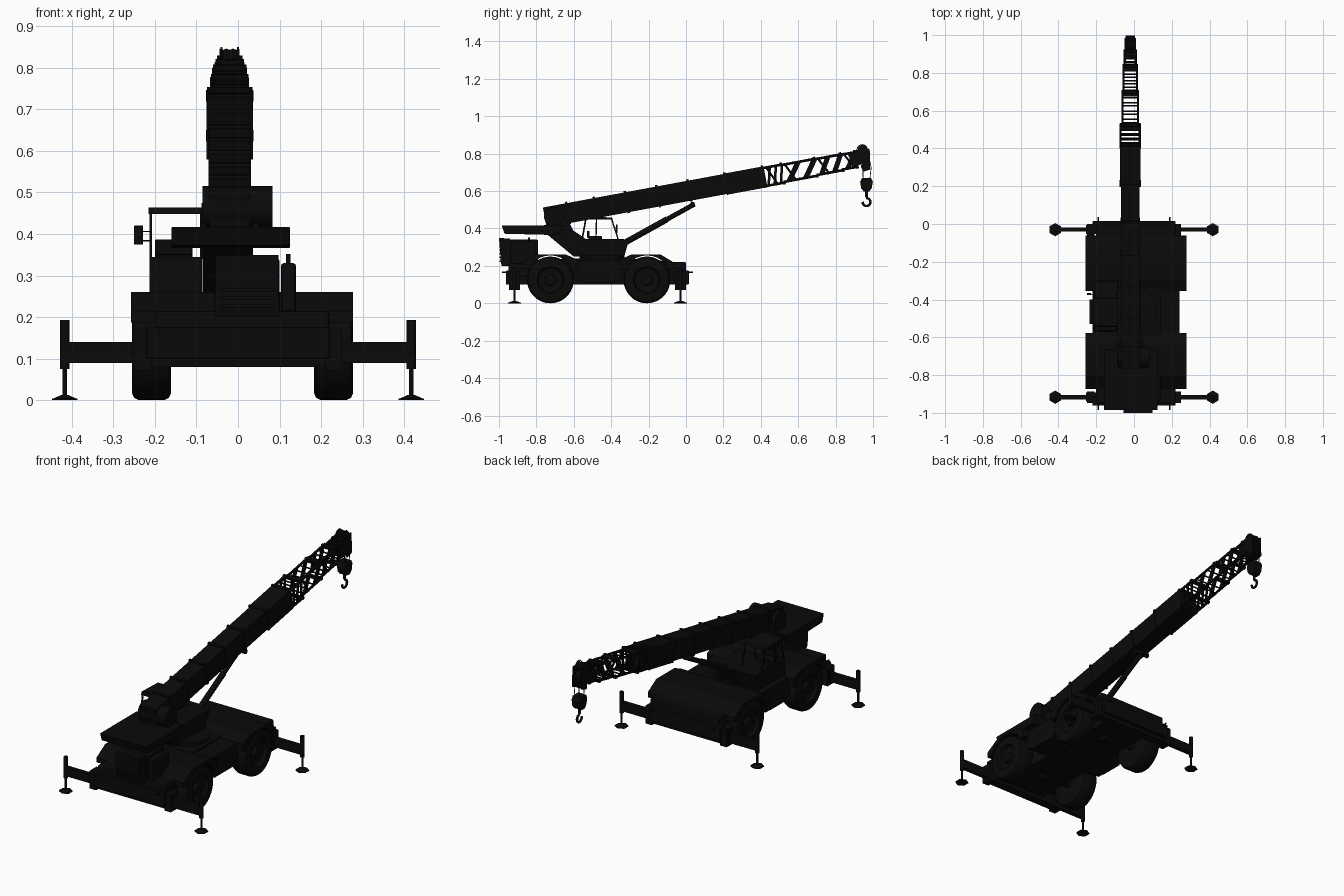
import bpy, bmesh, math
from mathutils import Vector

if "Cube" in bpy.data.objects:
    bpy.data.objects.remove(bpy.data.objects["Cube"])

mat = bpy.data.materials.new("dark_paint")
mat.diffuse_color = (0.003, 0.003, 0.003, 1)
mat.use_nodes = True
mat.node_tree.nodes["Principled BSDF"].inputs["Base Color"].default_value = mat.diffuse_color

def finish(name, bm, smooth=False, bevel=0):
    bmesh.ops.recalc_face_normals(bm, faces=bm.faces)
    me = bpy.data.meshes.new(name)
    bm.to_mesh(me); bm.free()
    ob = bpy.data.objects.new(name, me)
    bpy.context.collection.objects.link(ob)
    me.materials.append(mat)
    if bevel:
        m = ob.modifiers.new("bevel", 'BEVEL')
        m.width = bevel; m.segments = 2; m.limit_method = 'ANGLE'
    if smooth:
        bpy.ops.object.select_all(action='DESELECT')
        ob.select_set(True); bpy.context.view_layer.objects.active = ob
        bpy.ops.object.shade_smooth_by_angle(angle=math.radians(35))
    return ob

def prism(name, pts, x0, x1, bevel=0):
    """extrude a (y, z) outline along x"""
    bm = bmesh.new()
    a = [bm.verts.new((x0, y, z)) for y, z in pts]
    b = [bm.verts.new((x1, y, z)) for y, z in pts]
    n = len(pts)
    bm.faces.new(a); bm.faces.new(b[::-1])
    for i in range(n):
        bm.faces.new((a[i], a[(i+1) % n], b[(i+1) % n], b[i]))
    return finish(name, bm, bevel=bevel)

def box(name, x0, x1, y0, y1, z0, z1, bevel=0):
    return prism(name, [(y0, z0), (y1, z0), (y1, z1), (y0, z1)], x0, x1, bevel)

def tube(name, p, q, r, seg=12, r2=None):
    p, q = Vector(p), Vector(q)
    bm = bmesh.new()
    bmesh.ops.create_cone(bm, cap_ends=True, segments=seg, radius1=r, radius2=r if r2 is None else r2, depth=(q-p).length)
    rot = Vector((0, 0, 1)).rotation_difference(q-p).to_matrix().to_4x4()
    bmesh.ops.transform(bm, matrix=rot, verts=bm.verts)
    bmesh.ops.translate(bm, vec=(p+q)/2, verts=bm.verts)
    return finish(name, bm, smooth=seg > 8)

def lathe_x(name, prof, c, sgn=1, seg=36):
    """revolve a (radius, x) profile around the x axis through c"""
    bm = bmesh.new()
    rings = []
    for r, x in prof:
        rings.append([bm.verts.new((c[0]+sgn*x, c[1]+r*math.cos(t), c[2]+r*math.sin(t)))
                      for t in (2*math.pi*k/seg for k in range(seg))])
    for a, b in zip(rings, rings[1:]):
        for k in range(seg):
            bm.faces.new((a[k], a[(k+1) % seg], b[(k+1) % seg], b[k]))
    bm.faces.new(rings[0]); bm.faces.new(rings[-1])
    return finish(name, bm, smooth=True)

def wire(name, pts, r):
    cu = bpy.data.curves.new(name, 'CURVE')
    cu.dimensions = '3D'; cu.bevel_depth = r; cu.bevel_resolution = 2; cu.use_fill_caps = True
    sp = cu.splines.new('POLY'); sp.points.add(len(pts)-1)
    for p, co in zip(sp.points, pts):
        p.co = (*co, 1)
    ob = bpy.data.objects.new(name, cu); cu.materials.append(mat)
    bpy.context.collection.objects.link(ob)

# wheels, axles and fenders
CX, R = 0.011, 0.125
tyre = [(0.06, -0.047), (0.108, -0.047), (0.119, -0.042), (R, -0.03), (R, 0.03), (0.119, 0.042), (0.108, 0.047),
        (0.072, 0.047), (0.066, 0.03), (0.045, 0.02), (0.03, 0.022), (0.028, 0.04), (0.012, 0.042)]
for tag, wy in (("front", -0.725), ("rear", -0.209)):
    for side, s in (("left", -1), ("right", 1)):
        lathe_x(f"{tag}_{side}_wheel", tyre, (CX+s*0.219, wy, R), s)
    tube(f"{tag}_axle", (-0.19, wy, R), (0.21, wy, R), 0.024)
    lathe_x(f"{tag}_differential", [(0.02, -0.05), (0.04, -0.03), (0.04, 0.03), (0.02, 0.05)], (CX, wy, R), seg=16)
    o = 1 if tag == "rear" else -1
    arch = [(wy+0.131*math.cos(t), 0.125+0.131*math.sin(t)) for t in (math.radians(28+124*k/10) for k in range(11))]
    if o < 0:
        arch = [(2*wy-y, z) for y, z in arch]
    outline = [(wy+o*0.149, 0.187), (wy+o*0.149, 0.215), (wy+o*0.075, 0.26), (wy-o*0.085, 0.26), (wy-o*0.147, 0.232), (wy-o*0.147, 0.187)]
    prism(f"{tag}_fender", outline + arch[::-1], -0.257, 0.277)

# chassis
prism("frame", [(-0.95, 0.1), (0, 0.1), (0, 0.205), (-0.1, 0.225), (-0.3, 0.24), (-0.65, 0.24), (-0.95, 0.2)], -0.12, 0.14)
prism("mid_deck", [(-0.6, 0.14), (-0.55, 0.11), (-0.385, 0.11), (-0.34, 0.14), (-0.34, 0.23), (-0.6, 0.23)], -0.22, 0.24)
box("rear_deck", -0.2, 0.22, -0.09, 0.0, 0.14, 0.22, 0.006)
box("front_deck", -0.2, 0.22, -0.95, -0.84, 0.14, 0.215, 0.006)
box("access_step", -0.235, -0.215, -0.53, -0.4, 0.12, 0.135)
box("hood", -0.057, 0.1, -0.95, -0.79, 0.2, 0.34, 0.006)
prism("radiator", [(-0.985, 0.2), (-0.94, 0.2), (-0.94, 0.345), (-1.0, 0.35), (-0.99, 0.22)], -0.055, 0.097)
for i in range(6):
    box(f"grille_bar_{i}", -0.045, 0.088, -0.998, -0.98, 0.222+i*0.02, 0.23+i*0.02)
box("air_box", 0.103, 0.14, -0.94, -0.8, 0.21, 0.33, 0.008)
tube("exhaust", (0.121, -0.84, 0.32), (0.121, -0.84, 0.352), 0.005)

# outriggers
for tag, oy, d in (("front", -0.917, -1), ("rear", -0.03, 1)):
    box(f"{tag}_outrigger_housing", -0.255, 0.245, oy-0.024, oy+0.024, 0.08, 0.165)
    box(f"{tag}_outrigger_plate", -0.22, 0.22, min(oy, oy+d*0.045), max(oy, oy+d*0.045), 0.1, 0.175, 0.004)
    box(f"{tag}_outrigger_beam", -0.415, 0.415, oy-0.011, oy+0.011, 0.09, 0.14)
    for side, s in (("left", -1), ("right", 1)):
        n = f"{tag}_{side}_outrigger"
        tube(n+"_jack", (s*0.417, oy, 0.075), (s*0.417, oy, 0.193), 0.011)
        tube(n+"_rod", (s*0.417, oy, 0.008), (s*0.417, oy, 0.09), 0.0055)
        tube(n+"_pad", (s*0.417, oy, 0), (s*0.417, oy, 0.004), 0.035, 6)
        tube(n+"_pad_cone", (s*0.417, oy, 0.004), (s*0.417, oy, 0.013), 0.032, 6, 0.009)
        tube(n+"_lamp", (s*0.19, oy+d*0.03, 0.165), (s*0.19, oy+d*0.068, 0.165), 0.004, 8)
        box(n+"_collar", s*0.23-0.02, s*0.23+0.02, oy-0.03, oy+0.03, 0.072, 0.17)

# turntable, upper frame and counterweight
tube("turntable", (0, -0.45, 0.225), (0, -0.45, 0.256), 0.12, 32)
prism("upper_frame", [(-0.6, 0.25), (-0.34, 0.25), (-0.3, 0.34), (-0.5, 0.345), (-0.53, 0.34), (-0.645, 0.418),
                      (-0.76, 0.418), (-0.74, 0.366)], -0.085, 0.036)
for s, x in (("left", -0.088), ("right", 0.036)):
    prism(f"{s}_boom_bracket", [(-0.76, 0.4), (-0.6, 0.385), (-0.64, 0.46), (-0.7, 0.475)], x, x+0.012)
prism("counterweight", [(-0.97, 0.372), (-0.74, 0.366), (-0.68, 0.37), (-0.66, 0.417), (-0.985, 0.417)], -0.16, 0.125, 0.003)

# cab, open windows, facing the boom tip
prism("cab_base", [(-0.57, 0.25), (-0.33, 0.25), (-0.305, 0.34), (-0.36, 0.345), (-0.565, 0.345)], -0.213, -0.087)
prism("cab_roof", [(-0.545, 0.448), (-0.392, 0.448), (-0.395, 0.459), (-0.54, 0.464)], -0.215, -0.085)
for i, x in enumerate((-0.213, -0.092)):
    for j, (ya, yb, w) in enumerate(((-0.56, -0.54, 0.009), (-0.485, -0.482, 0.007), (-0.366, -0.402, 0.008))):
        prism(f"cab_pillar_{i}_{j}", [(ya, 0.34), (ya+w, 0.34), (yb+w, 0.452), (yb, 0.452)], x, x+0.006)
box("cab_seat", -0.2, -0.11, -0.52, -0.45, 0.34, 0.36, 0.004)
box("cab_seat_back", -0.2, -0.11, -0.53, -0.515, 0.35, 0.387, 0.004)
box("cab_mirror", -0.25, -0.228, -0.375, -0.365, 0.375, 0.42, 0.001)
for z in (0.384, 0.406):
    tube("mirror_arm", (-0.24, -0.37, z), (-0.207, -0.378, z), 0.0018, 6)

# boom helpers: s runs along the boom, n is the height relative to its top
A, BX = math.radians(10.5), -0.02
def P(s, n):
    return (-0.765+s*math.cos(A)-n*math.sin(A), 0.512+s*math.sin(A)+n*math.cos(A))
def P3(x, s, n):
    return (BX+x, *P(s, n))
def beam(name, s0, s1, n0, n1, hw):
    return prism(name, [P(s0, n0), P(s1, n0), P(s1, n1), P(s0, n1)], BX-hw, BX+hw)

# solid boom sections with collars
beam("boom_base", 0, 1.0, -0.108, 0, 0.048)
beam("boom_outer", 0.98, 1.2, -0.112, 0.002, 0.055)
for i, s in enumerate((0.12, 0.27, 0.44, 0.61, 0.78, 0.98, 1.185)):
    beam(f"boom_collar_{i}", s, s+0.013, -0.113, 0.008, 0.051 if i < 5 else 0.056)

# lattice sections: chords, rungs and broad slanted side plates
secs = [(1.2, 1.3, 0.055, 3, 0.014), (1.3, 1.48, 0.045, 2, 0.034), (1.48, 1.62, 0.04, 2, 0.03), (1.62, 1.70, 0.034, 1, 0.03)]
for i, (s0, s1, hw, bays, w) in enumerate(secs):
    top, low = -0.001-i*0.002, -0.11+i*0.004
    beam(f"lattice_{i}_collar_top", s1-0.014, s1, top-0.012, top+0.006, hw)
    beam(f"lattice_{i}_collar_low", s1-0.014, s1, low-0.004, low+0.01, hw)
    for s in (-1, 1):
        x = s*(hw-0.004)
        for n in (top-0.006, low+0.006):
            tube(f"lattice_{i}_chord", P3(x, s0-0.01, n), P3(x, s1, n), 0.007, 6)
        for b in range(bays):
            u, v = s0+(s1-s0)*b/bays, s0+(s1-s0)*(b+1)/bays
            prism(f"lattice_{i}_side_plate_{b}", [P(u, low), P(u+w, low), P(v+w/2, top), P(v-w/2, top)], BX+x-0.003, BX+x+0.003)
        tube(f"lattice_{i}_strut", P3(x, s0+0.01, top), P3(x, s0+0.06, low), 0.0055, 6)
    for k in range(4):
        s = s0+(s1-s0)*(k+0.5)/4
        for n in (top-0.005, low+0.005):
            tube(f"lattice_{i}_rung_{k}", P3(-hw+0.004, s, n), P3(hw-0.004, s, n), 0.004, 6)

# boom head, sheaves and guard
for s in (-1, 1):
    x = BX+s*0.027
    prism("head_plate", [P(1.65, -0.01), P(1.74, 0.0), P(1.775, -0.01), (0.985, 0.715), (0.945, 0.702), (0.94, 0.745), P(1.68, -0.09)], x-0.004, x+0.004)
for k in range(3):
    x = BX+(k-1)*0.016
    lathe_x(f"top_sheave_{k}", [(0.026, -0.008), (0.023, 0), (0.026, 0.008)], (x, 0.945, 0.82), seg=20)
    lathe_x(f"low_sheave_{k}", [(0.024, -0.006), (0.02, 0), (0.024, 0.006)], (x, 0.96, 0.732), seg=20)
beam("head_web", 1.66, 1.75, -0.07, -0.02, 0.027)
for s in (-1, 1):
    wire("rope_guard", [(BX+s*0.02, 0.942+0.028*math.cos(t), 0.82+0.028*math.sin(t)) for t in (math.pi*k/10 for k in range(11))]
         + [(BX+s*0.02, 0.93, 0.79)], 0.0025)
    wire("front_rope", [(BX+s*0.015, 0.969, 0.825), (BX+s*0.015, 0.99, 0.725), (BX+s*0.015, 0.982, 0.655)], 0.002)
    wire("hoist_rope", [(BX+s*0.015, 0.945, 0.72), (BX+s*0.015, 0.948, 0.655)], 0.002)

# hook block
hy = 0.965
prism("hook_block", [(hy-0.024, 0.67), (hy+0.024, 0.67), (hy+0.034, 0.65), (hy+0.028, 0.615), (hy+0.014, 0.597),
                     (hy-0.014, 0.597), (hy-0.028, 0.615), (hy-0.034, 0.65)], BX-0.025, BX+0.025, 0.002)
tube("hook_shank", (BX, hy, 0.6), (BX, hy, 0.568), 0.007)
wire("hook", [(BX, hy, 0.575)] + [(BX, hy+0.021*math.cos(t), 0.541+0.021*math.sin(t))
              for t in (math.radians(80-265*k/14) for k in range(15))], 0.0065)

# winch at the boom tail
lathe_x("winch", [(0.02, -0.084), (0.052, -0.084), (0.052, 0.084), (0.02, 0.084)], (-0.001, -0.707, 0.463), seg=28)

# luffing cylinder
tube("lift_barrel", (BX, -0.37, 0.3), (BX, -0.1, 0.45), 0.016, 16)
tube("lift_rod", (BX, -0.1, 0.45), (BX, 0.045, 0.53), 0.013, 16)
tube("lift_pin", (BX-0.045, 0.035, 0.53), (BX+0.045, 0.035, 0.53), 0.013)
tube("lift_foot_pin", (-0.075, -0.36, 0.31), (0.036, -0.36, 0.31), 0.016)
